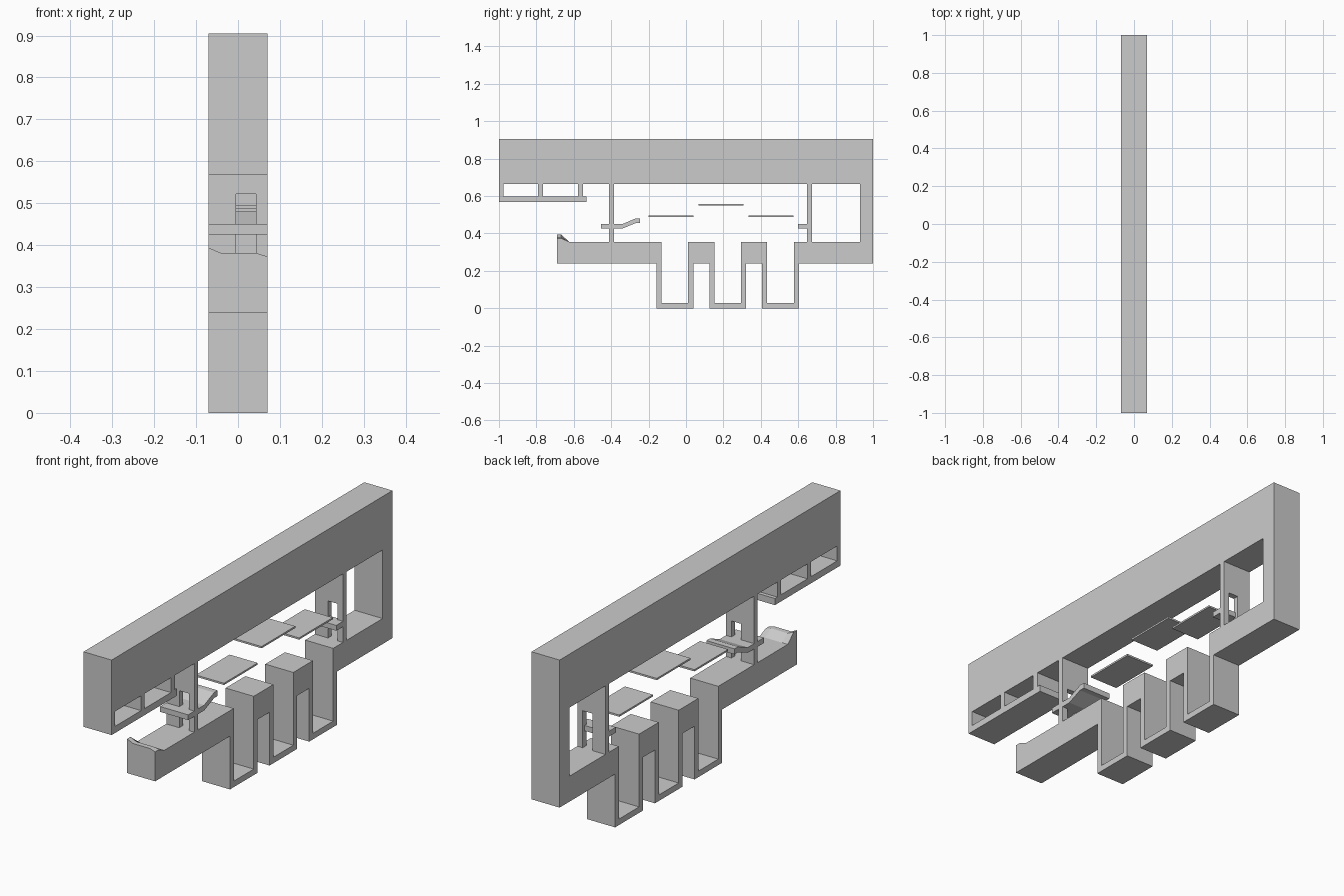
import bpy, bmesh
from mathutils import Vector

if "Cube" in bpy.data.objects:
    bpy.data.objects.remove(bpy.data.objects["Cube"])

W = 0.07  # half width of the whole section


def extrude(name, pts, axis, a, b):
    """Prism from a closed outline: axis 'x' takes (y, z), axis 'y' takes (x, z)."""
    bm = bmesh.new()
    place = (lambda p: (a, p[0], p[1])) if axis == 'x' else (lambda p: (p[0], a, p[1]))
    face = bm.faces.new([bm.verts.new(place(p)) for p in pts])
    new = bmesh.ops.extrude_face_region(bm, geom=[face])['geom']
    step = Vector((b - a, 0, 0)) if axis == 'x' else Vector((0, b - a, 0))
    bmesh.ops.translate(bm, vec=step, verts=[g for g in new if isinstance(g, bmesh.types.BMVert)])
    return finish(name, bm)


def finish(name, bm):
    bmesh.ops.recalc_face_normals(bm, faces=bm.faces)
    me = bpy.data.meshes.new(name)
    bm.to_mesh(me)
    bm.free()
    ob = bpy.data.objects.new(name, me)
    bpy.context.collection.objects.link(ob)
    return ob


def slice_x(name, pts):
    return extrude(name, pts, 'x', -W, W)


# Main frame: ceiling slab, end wall and floor with three open pits
floor, under, ceiling, top = 0.355, 0.24, 0.664, 0.905
pits = [(-0.13, 0.012), (0.152, 0.294), (0.434, 0.578)]
t = 0.027
frame = [(-1, top), (-1, ceiling), (0.93, ceiling), (0.93, floor)]
for y0, y1 in reversed(pits):
    frame += [(y1, floor), (y1, t), (y0, t), (y0, floor)]
frame += [(-0.69, floor), (-0.69, under)]
for y0, y1 in pits:
    frame += [(y0 - t, under), (y0 - t, 0), (y1 + t, 0), (y1 + t, under)]
frame += [(1, under), (1, top)]
slice_x("main_frame", frame)

# Hanging shelf with posts under the ceiling
s0, s1 = 0.567, 0.597
shelf = [(-1, s0), (-0.533, s0), (-0.533, s1)]
for y0, y1 in [(-0.577, -0.55), (-0.79, -0.765), (-1, -0.977)]:
    shelf += [(y1, s1), (y1, ceiling), (y0, ceiling), (y0, s1)]
slice_x("hanging_shelf", shelf[:-1])

# Cross walls with a doorway down to the floor
door = [(-W, floor), (-0.005, floor), (-0.005, 0.522), (0.043, 0.522),
        (0.043, floor), (W, floor), (W, ceiling), (-W, ceiling)]
for name, y in [("front_door_wall", -0.411), ("back_door_wall", 0.648)]:
    extrude(name, door, 'y', y, y + 0.026)

# Front ledge with raised ramp, and short back ledge
slice_x("front_ledge", [(-0.455, 0.426), (-0.34, 0.426), (-0.27, 0.455), (-0.245, 0.455),
                        (-0.245, 0.48), (-0.27, 0.48), (-0.34, 0.45), (-0.455, 0.45)])
slice_x("back_ledge", [(0.6, 0.426), (0.66, 0.426), (0.66, 0.45), (0.6, 0.45)])

# Floating platforms
for i, (y, z) in enumerate([(-0.2, 0.487), (0.068, 0.55), (0.335, 0.487)]):
    slice_x(f"platform_{i + 1}", [(y, z), (y + 0.24, z), (y + 0.24, z + 0.008), (y, z + 0.008)])

# Uneven lip at the front edge of the floor, lofted across x
bm = bmesh.new()
rows = []
for x, h in [(-W, 0.394), (-0.04, 0.381), (0.044, 0.381), (W, 0.373)]:
    rows.append([bm.verts.new((x, y, z)) for y, z in
                 [(-0.69, floor), (-0.69, h), (-0.667, h), (-0.625, floor)]])
for r, q in zip(rows, rows[1:]):
    for k in range(4):
        bm.faces.new([r[k], r[(k + 1) % 4], q[(k + 1) % 4], q[k]])
bm.faces.new(rows[0])
bm.faces.new(rows[-1])
finish("front_lip", bm)
